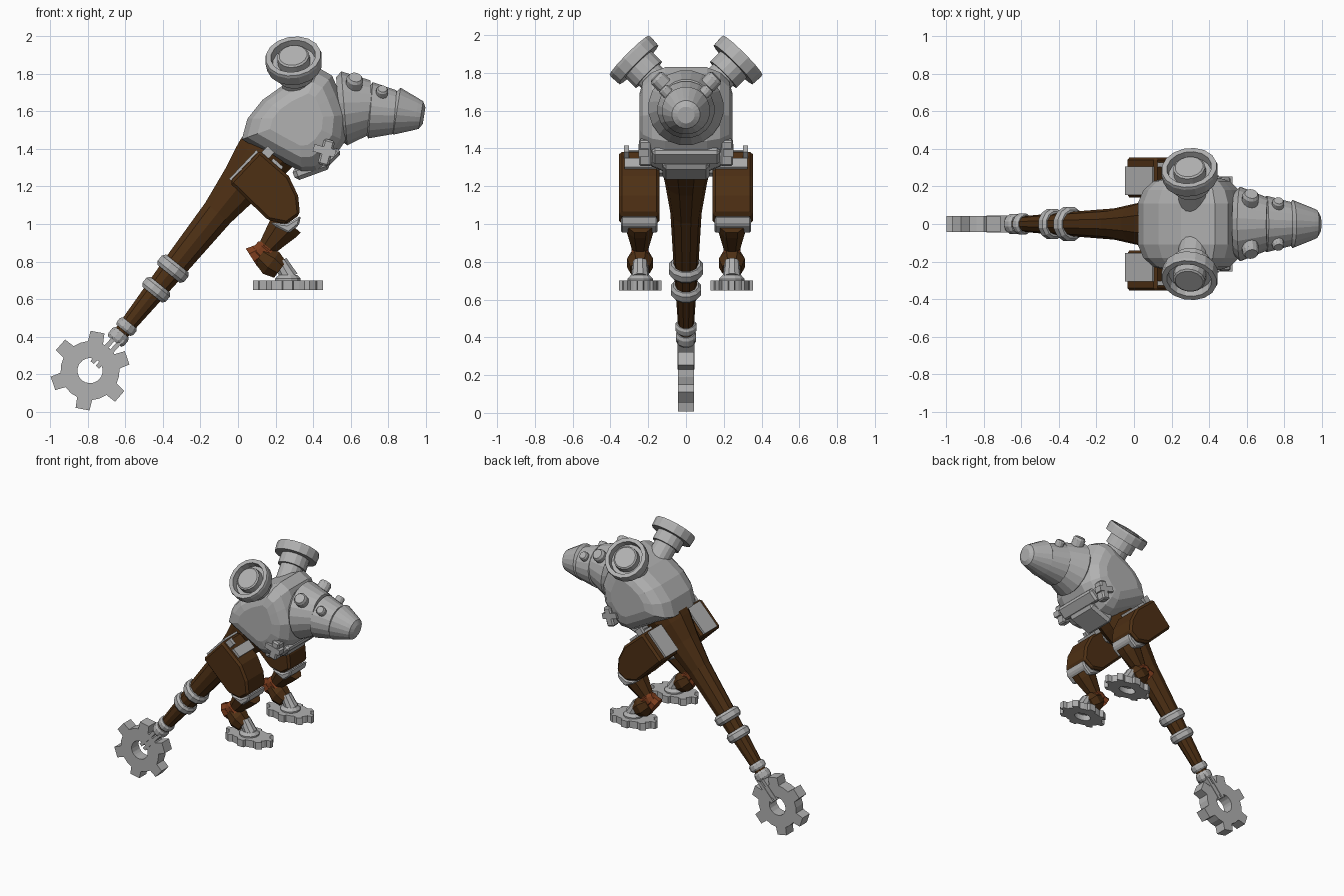
import bpy, bmesh, math
from mathutils import Vector, Matrix

if "Cube" in bpy.data.objects:
    bpy.data.objects.remove(bpy.data.objects["Cube"])


def material(name, rgb):
    m = bpy.data.materials.new(name)
    m.diffuse_color = (*rgb, 1)
    m.use_nodes = True
    m.node_tree.nodes["Principled BSDF"].inputs["Base Color"].default_value = m.diffuse_color
    return m


STEEL = material("steel_grey", (0.44, 0.44, 0.44))
BROWN = material("dark_brown", (0.075, 0.029, 0.007))
RUST = material("rust", (0.2, 0.045, 0.012))


def finish(name, bm, mat, mirror=False, bevel=0):
    bmesh.ops.recalc_face_normals(bm, faces=bm.faces)
    me = bpy.data.meshes.new(name)
    bm.to_mesh(me)
    bm.free()
    me.materials.append(mat)
    ob = bpy.data.objects.new(name, me)
    bpy.context.collection.objects.link(ob)
    if bevel:
        b = ob.modifiers.new("bevel", 'BEVEL')
        b.width, b.segments = bevel, 1
    if mirror:
        mm = ob.modifiers.new("mirror", 'MIRROR')
        mm.use_axis = (False, True, False)
    return ob


def skin(bm, rings):
    """Join equal-length point rings and cap both ends."""
    vs = [[bm.verts.new(p) for p in r] for r in rings]
    n = len(vs[0])
    for a, b in zip(vs, vs[1:]):
        for i in range(n):
            bm.faces.new((a[i], a[(i + 1) % n], b[(i + 1) % n], b[i]))
    bm.faces.new(vs[0])
    bm.faces.new(vs[-1])


def lathe(name, base, axis, prof, mat, n=12, mirror=False, wide=1.0):
    """Revolve (height, radius) pairs around an axis; wide scales sideways."""
    base, d = Vector(base), Vector(axis).normalized()
    ref = Vector((0, 1, 0)) if abs(d.y) < 0.5 else Vector((1, 0, 0))
    v = (ref - d * ref.dot(d)).normalized()
    u = v.cross(d)
    ang = [(i + 0.5) * 2 * math.pi / n for i in range(n)]
    bm = bmesh.new()
    skin(bm, [[base + d * h + u * (r * math.cos(a)) + v * (r * wide * math.sin(a))
               for a in ang] for h, r in prof])
    return finish(name, bm, mat, mirror)


def prism(name, outline, y0, y1, mat, mirror=False, bevel=0):
    bm = bmesh.new()
    skin(bm, [[Vector((x, y, z)) for x, z in outline] for y in (y0, y1)])
    return finish(name, bm, mat, mirror, bevel)


def box(name, c, size, mat, tilt=0, mirror=False, bevel=0):
    bm = bmesh.new()
    m = (Matrix.Translation(c) @ Matrix.Rotation(math.radians(tilt), 4, 'Y')
         @ Matrix.Diagonal((*size, 1)))
    bmesh.ops.create_cube(bm, size=1, matrix=m)
    return finish(name, bm, mat, mirror, bevel)


def gear(name, mtx, teeth, rout, rroot, rhole, thick, phase, mirror=False):
    pts = []
    for t in range(teeth):
        for off, r in ((-0.25, rroot), (-0.17, rout), (0.17, rout), (0.25, rroot), (0.5, rroot)):
            pts.append((phase + (t + off) * 2 * math.pi / teeth, r))
    bm = bmesh.new()
    loops = []
    for hole, z in ((0, -1), (0, 1), (1, 1), (1, -1)):
        loops.append([bm.verts.new(mtx @ Vector((
            (rhole if hole else r) * math.cos(a),
            (rhole if hole else r) * math.sin(a), z * thick / 2))) for a, r in pts])
    n = len(pts)
    for k in range(4):
        a, b = loops[k], loops[(k + 1) % 4]
        for i in range(n):
            bm.faces.new((a[i], a[(i + 1) % n], b[(i + 1) % n], b[i]))
    return finish(name, bm, STEEL, mirror)


# Body: side outline swelled across the width
outline = [(0.02, 1.45), (0.05, 1.56), (0.13, 1.66), (0.25, 1.745), (0.43, 1.83),
           (0.50, 1.79), (0.54, 1.70), (0.585, 1.58), (0.57, 1.44), (0.50, 1.34),
           (0.42, 1.28), (0.34, 1.275), (0.18, 1.36)]
bm = bmesh.new()
skin(bm, [[Vector((0.32 + (x - 0.32) * s, y, 1.56 + (z - 1.56) * s)) for x, z in outline]
          for y, s in ((-0.245, 0.5), (-0.228, 0.72), (-0.18, 0.9), (-0.11, 1.0),
                       (0.11, 1.0), (0.18, 0.9), (0.228, 0.72), (0.245, 0.5))])
finish("body", bm, STEEL)

# Snout: overlapping cone sections
lathe("snout_base", (0.565, 0, 1.615), (1, 0, 0.08), [(-0.03, 0.17), (0, 0.2), (0.15, 0.14)], STEEL, 20)
lathe("snout_middle", (0.705, 0, 1.605), (1, 0, -0.08), [(-0.02, 0.12), (0, 0.152), (0.13, 0.118)], STEEL, 20)
lathe("snout_front", (0.845, 0, 1.60), (1, 0, -0.16),
      [(-0.03, 0.09), (0, 0.128), (0.105, 0.086), (0.13, 0.075), (0.147, 0.045)], STEEL, 20)

# Eyes: two pairs of pegs
lathe("large_eye", (0.61, 0.08, 1.70), (0.12, 0.7, 0.7), [(0, 0.045), (0.1, 0.045), (0.115, 0.035)], STEEL, 12, True)
lathe("small_eye", (0.76, 0.065, 1.66), (0.1, 0.7, 0.7), [(0, 0.032), (0.075, 0.032), (0.085, 0.025)], STEEL, 12, True)

# Ears: rimmed dishes on stalks
lathe("ear", (0.297, 0.275, 1.868), (-0.1, 0.7, 0.7),
      [(-0.24, 0.08), (-0.11, 0.08), (-0.11, 0.1), (-0.035, 0.1), (-0.035, 0.148), (0.02, 0.152),
       (0.035, 0.148), (0.035, 0.12), (-0.01, 0.115), (-0.01, 0.088), (0.035, 0.085), (0.042, 0.075)],
      STEEL, 16, True)

# Belly plate and clasps
box("belly_plate", (0.39, 0, 1.295), (0.2, 0.25, 0.07), STEEL, -20, bevel=0.02)
box("chin_plate", (0.5, 0, 1.36), (0.1, 0.36, 0.05), STEEL, -45, bevel=0.015)
box("clasp", (0.47, 0.215, 1.38), (0.06, 0.07, 0.14), STEEL, 15, True, 0.01)
box("clasp_bar", (0.46, 0.225, 1.39), (0.12, 0.055, 0.04), STEEL, 15, True)

# Tail with collars
top, td = Vector((0.13, 0, 1.355)), Vector((-0.63, 0, -0.785)).normalized()
lathe("tail", top, td, [(-0.06, 0.165), (0.02, 0.155), (0.17, 0.122), (0.38, 0.09), (0.76, 0.07),
                        (1.2, 0.042)], BROWN, 10, wide=0.92)
for i, (h, r, w) in enumerate(((0.76, 0.093, 0.036), (0.903, 0.083, 0.034),
                               (1.155, 0.058, 0.026), (1.225, 0.056, 0.032))):
    lathe(f"tail_collar_{i + 1}", top, td,
          [(h - w, r * 0.84), (h - w * 0.5, r), (h + w * 0.5, r), (h + w, r * 0.84)], STEEL, 12)

# Tail gear and fork
gear("tail_gear", Matrix.Translation((-0.787, 0, 0.22)) @ Matrix.Rotation(math.pi / 2, 4, 'X'),
     6, 0.212, 0.157, 0.067, 0.084, math.radians(19))
for i, s in enumerate((-1, 1)):
    box(f"fork_prong_{i + 1}", (-0.695 + 0.014 * s, 0, 0.325 - 0.012 * s), (0.2, 0.092, 0.024), STEEL, -48)

# Legs
lathe("hip_axle", (0.12, 0, 1.3), (0, 1, 0), [(0, 0.05), (0.2, 0.05)], STEEL, 10, True)
prism("thigh", [(-0.045, 1.22), (0.115, 1.39), (0.27, 1.255), (0.32, 1.15), (0.33, 1.05),
                (0.26, 1.0), (0.16, 1.02)], 0.14, 0.355, BROWN, True, 0.015)
box("hip_plate", (0.03, 0.23, 1.312), (0.21, 0.15, 0.014), STEEL, -46.5, True)
box("hip_bracket_upright", (0.145, 0.315, 1.365), (0.05, 0.026, 0.09), STEEL, 42, True)
box("hip_bracket_base", (0.205, 0.235, 1.315), (0.07, 0.18, 0.03), STEEL, 42, True)
prism("knee_cap", [(0.17, 1.01), (0.26, 1.0), (0.335, 1.045), (0.325, 0.995), (0.27, 0.95), (0.2, 0.985)],
      0.15, 0.345, STEEL, True, 0.01)
lathe("upper_shin", (0.265, 0.243, 1.01), (-0.63, 0, -0.78), [(0, 0.095), (0.04, 0.09), (0.17, 0.055)],
      BROWN, 8, True, 0.85)
lathe("hock", (0.165, 0.243, 0.88), (-0.63, 0, -0.4), [(0, 0.05), (0.06, 0.05), (0.11, 0.062)], RUST, 8, True, 0.8)
lathe("hock_joint", (0.12, 0.243, 0.86), (0.75, 0, -0.66), [(-0.04, 0.03), (-0.01, 0.055), (0.07, 0.06)], RUST, 8, True, 0.85)
lathe("lower_shin", (0.12, 0.243, 0.835), (0.8, 0, -0.6), [(0, 0.055), (0.07, 0.078), (0.13, 0.058)], BROWN, 8, True, 0.95)
lathe("ankle", (0.225, 0.243, 0.80), (0.5, 0, -0.87), [(0, 0.04), (0.06, 0.045), (0.1, 0.05)], STEEL, 10, True)
lathe("ankle_ring", (0.265, 0.243, 0.69), (0, 0, 1), [(0, 0.07), (0.02, 0.07), (0.04, 0.05)], STEEL, 12, True)
gear("foot_gear", Matrix.Translation((0.265, 0.242, 0.674)) @ Matrix.Diagonal((1, 0.6, 1, 1)),
     8, 0.188, 0.158, 0.065, 0.052, 0, True)
